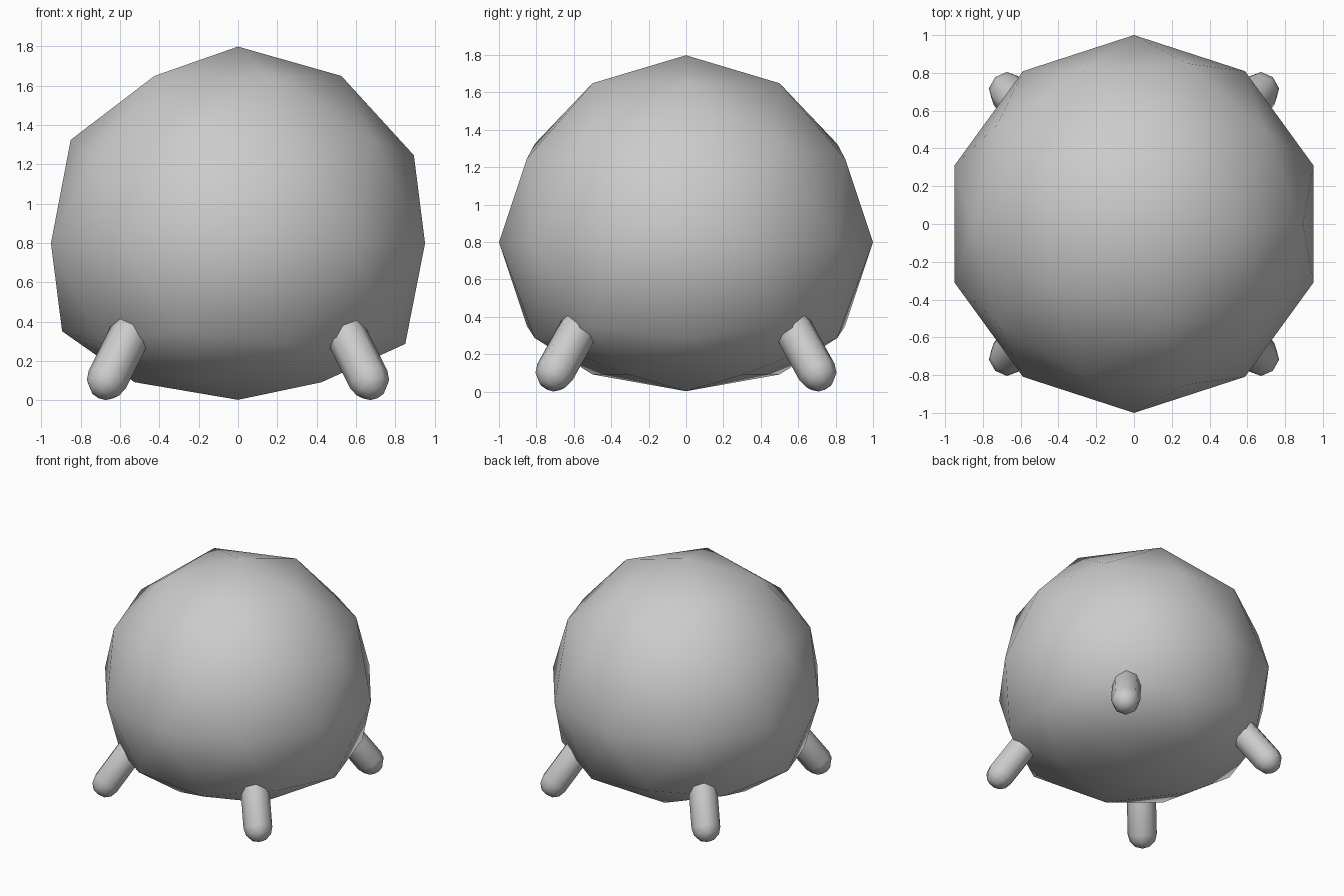
import bpy, bmesh
from mathutils import Vector, Matrix

if "Cube" in bpy.data.objects:
    bpy.data.objects.remove(bpy.data.objects["Cube"])


def make_object(name, bm):
    for f in bm.faces:
        f.smooth = True
    mesh = bpy.data.meshes.new(name)
    bm.to_mesh(mesh)
    bm.free()
    obj = bpy.data.objects.new(name, mesh)
    bpy.context.collection.objects.link(obj)
    return obj


# body: low-poly ball with a flattened underside
bm = bmesh.new()
bmesh.ops.create_icosphere(bm, subdivisions=2, radius=1.0)
for v in bm.verts:
    if v.co.z < -0.49:
        v.co.z = -0.49 + 0.6 * (v.co.z + 0.49)
    v.co.z += 0.798
make_object("body", bm)


# legs: splayed eight-sided capsules, sunk into the body
def leg(name, sx, sy, radius=0.105, length=0.36):
    bm = bmesh.new()
    bmesh.ops.create_uvsphere(bm, u_segments=8, v_segments=6, radius=radius)
    # pull the upper half of the sphere up into a capsule
    bmesh.ops.bisect_plane(bm, geom=bm.verts[:] + bm.edges[:] + bm.faces[:],
                           plane_co=(0, 0, 0.001), plane_no=(0, 0, 1))
    for v in bm.verts:
        if v.co.z > 0.0005:
            v.co.z += length
    axis = Vector((-0.5 * sx, -0.55 * sy, 1.0))
    turn = axis.to_track_quat('Z', 'Y').to_matrix().to_4x4()
    foot = Matrix.Translation((0.665 * sx, 0.7 * sy, radius))
    bmesh.ops.transform(bm, matrix=foot @ turn, verts=bm.verts)
    make_object(name, bm)


for side, sx in (("left", -1), ("right", 1)):
    for end, sy in (("front", -1), ("back", 1)):
        leg(f"{end}_{side}_leg", sx, sy)
